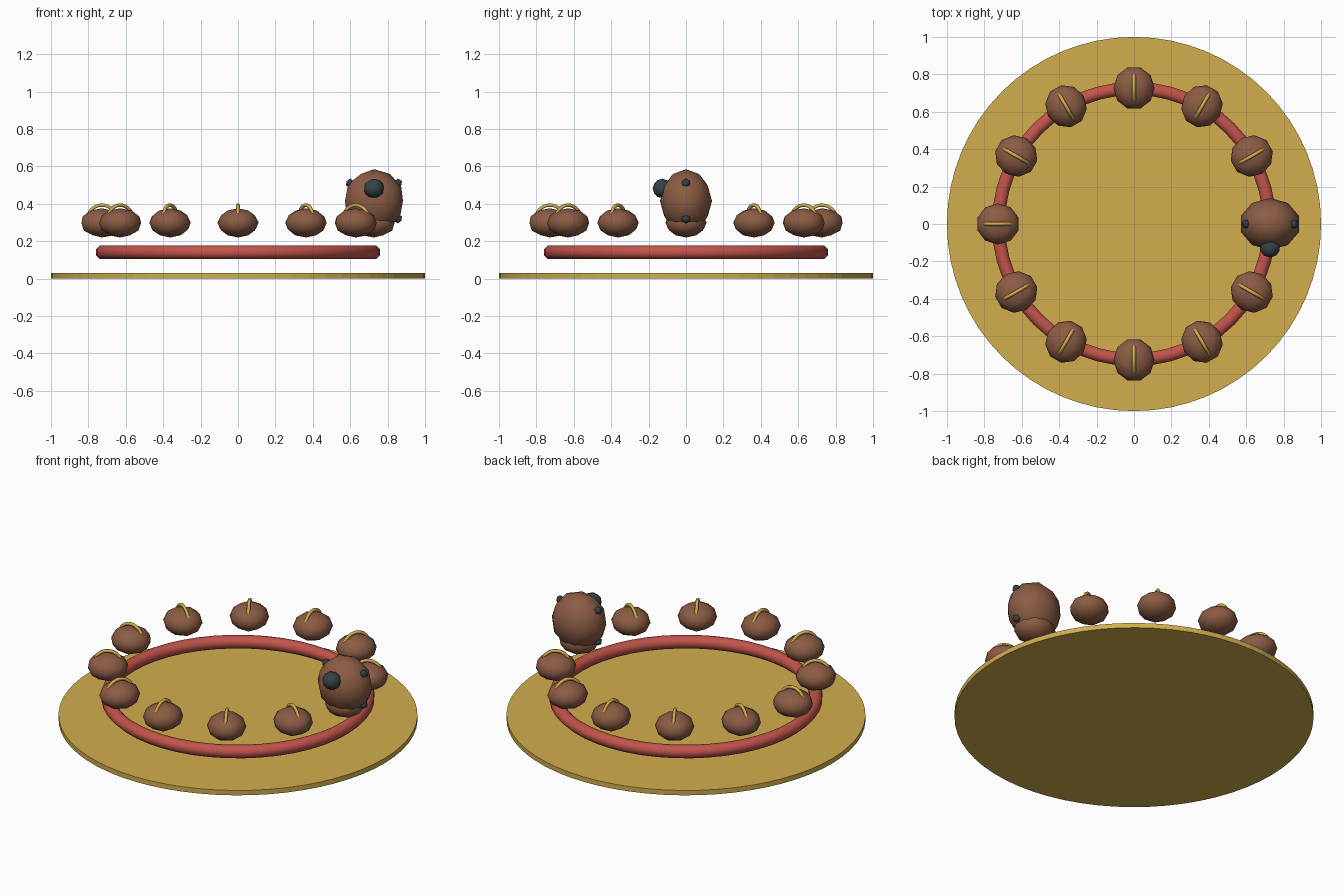
import bpy
import bmesh
from math import radians, pi, cos, sin
from mathutils import Matrix, Vector

cube = bpy.data.objects.get("Cube")
if cube:
    bpy.data.objects.remove(cube, do_unlink=True)


def make_material(name, r, g, b):
    mat = bpy.data.materials.new(name)
    mat.use_nodes = True
    mat.diffuse_color = (r, g, b, 1)
    mat.node_tree.nodes["Principled BSDF"].inputs["Base Color"].default_value = (r, g, b, 1)
    return mat


GOLD = make_material("gold", 0.64, 0.42, 0.076)
RED = make_material("brick red", 0.54, 0.088, 0.07)
BROWN = make_material("brown", 0.26, 0.107, 0.058)
SLATE = make_material("dark slate", 0.034, 0.054, 0.067)


def finish(bm, name, mat, smooth=True):
    bmesh.ops.recalc_face_normals(bm, faces=bm.faces)
    for face in bm.faces:
        face.smooth = smooth
    mesh = bpy.data.meshes.new(name)
    bm.to_mesh(mesh)
    bm.free()
    mesh.materials.append(mat)
    obj = bpy.data.objects.new(name, mesh)
    bpy.context.collection.objects.link(obj)
    return obj


def blob(name, mat, centre, half_size, detail=2, turn=0):
    """Faceted ball stretched to the given half sizes."""
    bm = bmesh.new()
    bmesh.ops.create_icosphere(bm, subdivisions=detail, radius=1)
    reach = [max(abs(v.co[i]) for v in bm.verts) for i in range(3)]
    for v in bm.verts:
        v.co = Vector(v.co[i] / reach[i] * half_size[i] for i in range(3))
    obj = finish(bm, name, mat)
    obj.location = centre
    obj.rotation_euler.z = turn
    return obj


def swept_ring(name, mat, major, minor, sides, steps, arc=2 * pi):
    """Tube swept around z, starting on +x."""
    bm = bmesh.new()
    verts = []
    for i in range(sides):
        a = 2 * pi * (i + 0.5) / sides
        verts.append(bm.verts.new((major + minor * cos(a), 0, minor * sin(a))))
    edges = [bm.edges.new((verts[i], verts[(i + 1) % sides])) for i in range(sides)]
    bmesh.ops.spin(bm, geom=verts + edges, cent=(0, 0, 0), axis=(0, 0, 1),
                   angle=arc, steps=steps)
    bmesh.ops.remove_doubles(bm, verts=bm.verts, dist=0.0005)
    return finish(bm, name, mat)


# Round base plate
bm = bmesh.new()
bmesh.ops.create_cone(bm, cap_ends=True, segments=64, radius1=1, radius2=1, depth=0.03,
                      matrix=Matrix.Translation((0, 0, 0.015)))
finish(bm, "base_plate", GOLD, smooth=False)

# Floating ring
ring = swept_ring("ring", RED, 0.725, 0.038, 8, 48)
ring.location.z = 0.141

# Circle of baskets, each with a radial arched handle
ORBIT = 0.727
for i in range(12):
    angle = radians(30 * i)
    x, y = ORBIT * cos(angle), ORBIT * sin(angle)
    blob(f"basket_{i + 1}", BROWN, (x, y, 0.298), (0.11, 0.11, 0.078), turn=angle)
    handle = swept_ring(f"handle_{i + 1}", GOLD, 0.078, 0.01, 6, 16, pi)
    handle.rotation_euler = (pi / 2, 0, angle)
    handle.location = (x, y, 0.315)

# Head resting on the basket at the left
blob("head", BROWN, (ORBIT, 0, 0.415), (0.155, 0.139, 0.17))
blob("nose", SLATE, (ORBIT, -0.127, 0.482), (0.052, 0.052, 0.052))

# Small studs on both sides of the head
for side in (-1, 1):
    for level, z in (("upper", 0.51), ("lower", 0.32)):
        where = "left" if side > 0 else "right"
        blob(f"{level}_stud_{where}", SLATE, (ORBIT + side * 0.128, 0, z),
             (0.022, 0.022, 0.025), detail=1)
